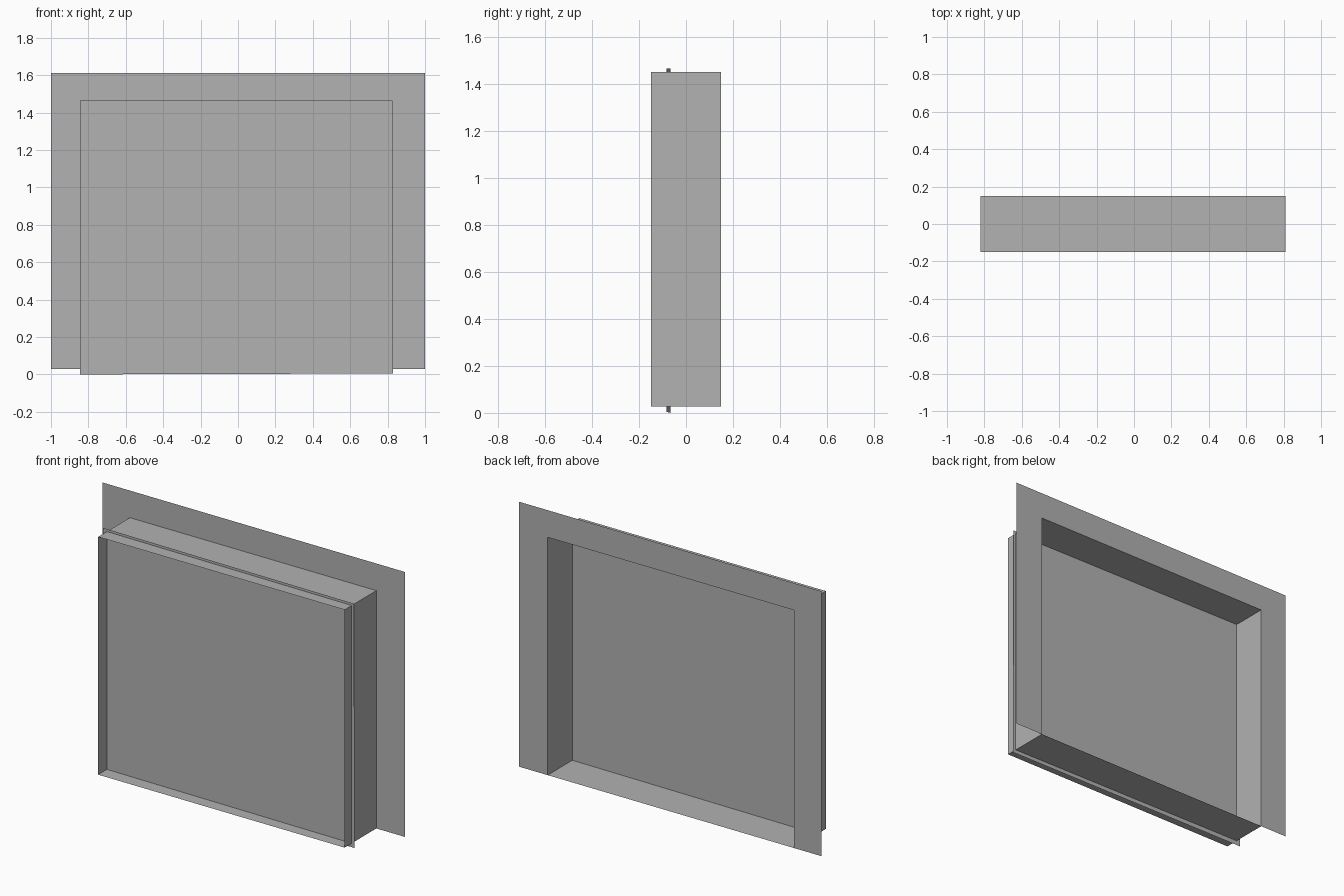
import bpy
import bmesh

cube = bpy.data.objects.get("Cube")
if cube:
    bpy.data.objects.remove(cube, do_unlink=True)

# Single plain grey
grey = bpy.data.materials.new("plain grey")
grey.use_nodes = True
colour = (0.445, 0.445, 0.445, 1)
grey.diffuse_color = colour
grey.node_tree.nodes["Principled BSDF"].inputs["Base Color"].default_value = colour

# Main dimensions of the casing and its flange
LEFT, RIGHT, BOTTOM, TOP = -0.82, 0.81, 0.028, 1.45
FRONT, BACK = -0.15, 0.15
EDGE, FLANGE_TOP = 1.0, 1.612


def sheet_object(name, quads):
    """Make an object from thin flat quads that share their corners."""
    bm = bmesh.new()
    for quad in quads:
        bm.faces.new([bm.verts.new(p) for p in quad])
    bmesh.ops.remove_doubles(bm, verts=bm.verts, dist=0.0005)
    bmesh.ops.recalc_face_normals(bm, faces=bm.faces)
    mesh = bpy.data.meshes.new(name)
    bm.to_mesh(mesh)
    bm.free()
    mesh.materials.append(grey)
    obj = bpy.data.objects.new(name, mesh)
    bpy.context.collection.objects.link(obj)
    return obj


def upright(outline, y):
    return [(x, y, z) for x, z in outline]


# Open rectangular casing, four walls running front to back
corners = [(LEFT, BOTTOM), (RIGHT, BOTTOM), (RIGHT, TOP), (LEFT, TOP)]
walls = []
for i, (ax, az) in enumerate(corners):
    bx, bz = corners[(i + 1) % 4]
    walls.append([(ax, FRONT, az), (bx, FRONT, bz), (bx, BACK, bz), (ax, BACK, az)])
sheet_object("casing", walls)

# Rear flange on the sides and top, with mitred corners and an open bottom
outer = [(-EDGE, BOTTOM), (-EDGE, FLANGE_TOP), (EDGE, FLANGE_TOP), (EDGE, BOTTOM)]
inner = [(LEFT, BOTTOM), (LEFT, TOP), (RIGHT, TOP), (RIGHT, BOTTOM)]
sheet_object("rear_flange", [
    upright([outer[i], outer[i + 1], inner[i + 1], inner[i]], BACK) for i in range(3)])

# Slightly skewed pane, passing through the casing walls
sheet_object("pane", [[(-0.845, -0.067, 0), (0.83, -0.083, 0.005),
                       (0.825, -0.083, 1.465), (-0.845, -0.067, 1.465)]])
